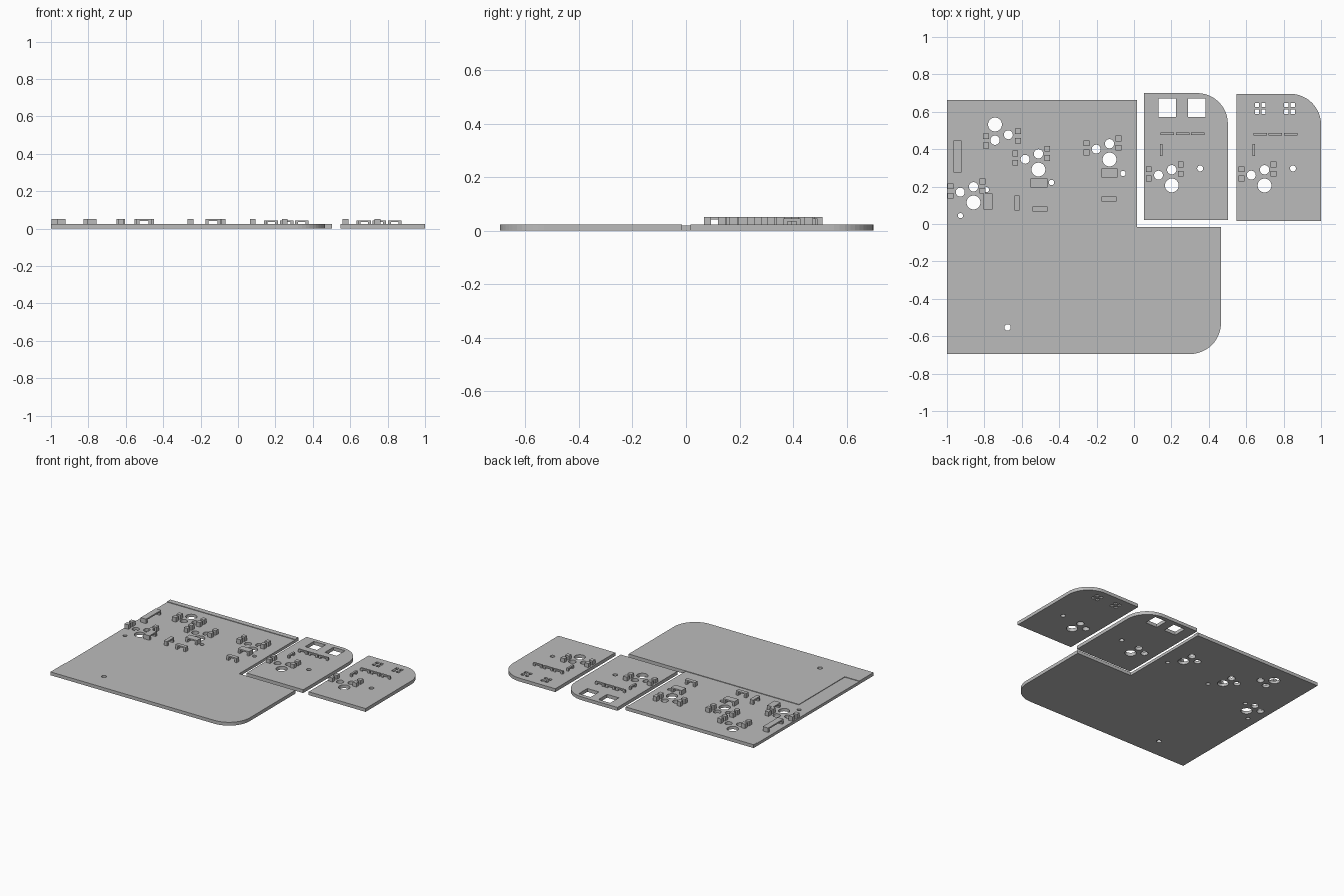
import bpy, math
from mathutils import Vector

cube = bpy.data.objects.get("Cube")
if cube:
    bpy.data.objects.remove(cube, do_unlink=True)

grey = bpy.data.materials.new("plain grey")
grey.use_nodes = True
COLOR = (0.5, 0.5, 0.5, 1)
grey.diffuse_color = COLOR
grey.node_tree.nodes["Principled BSDF"].inputs["Base Color"].default_value = COLOR

TOP = 0.024      # full plate height
FLOOR = 0.02     # floor of the shallow pocket
TALL = 0.052     # top of posts and wide clips
LOW = 0.045      # top of thin clips


def add_mesh(name, mesh):
    mesh.materials.clear()
    mesh.materials.append(grey)
    ob = bpy.data.objects.new(name, mesh)
    bpy.context.collection.objects.link(ob)
    return ob


def circle(x, y, r, n=32):
    return [(x + r * math.cos(i * math.tau / n), y + r * math.sin(i * math.tau / n))
            for i in range(n)]


def rect(x0, x1, y0, y1):
    return [(x0, y0), (x1, y0), (x1, y1), (x0, y1)]


def corner(cx, cy, start, r=0.165, n=12):
    """Quarter arc, counter-clockwise from a start angle."""
    return [(cx + r * math.cos(start + i * math.pi / 2 / n),
             cy + r * math.sin(start + i * math.pi / 2 / n)) for i in range(n + 1)]


def plate(name, outline, holes, z0, z1):
    """Flat plate: filled 2D curve with holes, extruded, turned into a mesh."""
    cu = bpy.data.curves.new(name + "_profile", 'CURVE')
    cu.dimensions = '2D'
    cu.fill_mode = 'BOTH'
    cu.extrude = (z1 - z0) / 2
    for loop in [outline] + holes:
        sp = cu.splines.new('POLY')
        sp.points.add(len(loop) - 1)
        for p, (x, y) in zip(sp.points, loop):
            p.co = (x, y, 0, 1)
        sp.use_cyclic_u = True
    tmp = bpy.data.objects.new(name + "_tmp", cu)
    bpy.context.collection.objects.link(tmp)
    bpy.context.view_layer.update()
    deps = bpy.context.evaluated_depsgraph_get()
    mesh = bpy.data.meshes.new_from_object(tmp.evaluated_get(deps))
    bpy.data.objects.remove(tmp, do_unlink=True)
    for v in mesh.vertices:
        v.co.z += (z0 + z1) / 2
    for f in mesh.polygons:
        f.use_smooth = False
    return add_mesh(name, mesh)


def prism(name, profile, origin, u, v, depth):
    """Extrude a profile in the u,v plane along the depth vector."""
    n = len(profile)
    near = [origin + u * a + v * b for a, b in profile]
    verts = near + [p + depth for p in near]
    faces = [tuple(range(n))[::-1], tuple(range(n, 2 * n))]
    faces += [(i, (i + 1) % n, n + (i + 1) % n, n + i) for i in range(n)]
    mesh = bpy.data.meshes.new(name)
    mesh.from_pydata(verts, [], faces)
    import bmesh
    bm = bmesh.new()
    bm.from_mesh(mesh)
    bmesh.ops.recalc_face_normals(bm, faces=bm.faces)
    bm.to_mesh(mesh)
    bm.free()
    return add_mesh(name, mesh)


X, Y, Z = Vector((1, 0, 0)), Vector((0, 1, 0)), Vector((0, 0, 1))


def post(name, x, y, base, s=0.015):
    prism(name, rect(-s, s, -s, s), Vector((x, y, base - 0.002)), X, Y,
          Z * (TALL - base + 0.002))


def clip(name, x0, x1, y0, y1, base, top):
    """Bridge-shaped cable clip: two legs and a bar along its long side."""
    w, d = x1 - x0, y1 - y0
    long_x = w > d
    length = max(w, d)
    leg, h = 0.016, top - base + 0.002
    under = h - 0.01
    prof = [(0, 0), (leg, 0), (leg, under), (length - leg, under),
            (length - leg, 0), (length, 0), (length, h), (0, h)]
    u, depth = (X, Y * d) if long_x else (Y, X * w)
    prism(name, prof, Vector((x0, y0, base - 0.002)), u, Z, depth)


def switch(name, x, y, base, turn=1):
    """Four posts of a switch seat; returns its three holes."""
    posts = [(-0.123, 0.086), (-0.123, 0.037), (0.048, 0.112), (0.048, 0.062)]
    for i, (dx, dy) in enumerate(posts):
        post(f"{name}_post_{i + 1}", x + turn * dx, y + turn * dy, base)
    return [circle(x, y, 0.037), circle(x, y + turn * 0.084, 0.025),
            circle(x - turn * 0.071, y + turn * 0.055, 0.024)]


# Main plate: pocket floor with switch seats
lone_hole = circle(-0.676, -0.553, 0.017)
main_holes = [lone_hole]
for i, (x, y, t) in enumerate([(-0.131, 0.345, 1), (-0.511, 0.291, 1),
                               (-0.858, 0.115, 1), (-0.743, 0.532, -1)]):
    main_holes += switch(f"main_switch_{i + 1}", x, y, FLOOR, t)
for x, y in [(-0.059, 0.27), (-0.441, 0.222), (-0.789, 0.184), (-0.928, 0.045)]:
    main_holes.append(circle(x, y, 0.014))

front_curve = corner(0.3, -0.53, -math.pi / 2)
plate("main_plate", [(-1, -0.695)] + front_curve +
      [(0.465, -0.015), (0.015, -0.015), (0.015, 0.662), (-1, 0.662)],
      main_holes, 0, FLOOR)

# Raised surface in front of the pocket and raised rim at the back
plate("front_raised_surface", [(-1, -0.695)] + front_curve +
      [(0.465, -0.015), (-0.885, -0.015), (-0.885, -0.535), (-1, -0.535)],
      [lone_hole], FLOOR, TOP)
plate("back_rim", rect(-1, 0.015, 0.625, 0.662), [], FLOOR, TOP)

# Cable clips on the main plate
for i, c in enumerate([(-0.965, -0.922, 0.275, 0.447), (-0.805, -0.757, 0.078, 0.163),
                       (-0.639, -0.612, 0.072, 0.152), (-0.553, -0.463, 0.195, 0.243),
                       (-0.543, -0.463, 0.067, 0.094), (-0.174, -0.088, 0.249, 0.297),
                       (-0.174, -0.094, 0.12, 0.147)]):
    clip(f"main_clip_{i + 1}", *c, FLOOR, TALL)

# Two small plates that share one layout
window = [rect(x, x + 0.093, 0.573, 0.67) for x in (0.132, 0.288)]
pins = [rect(x - 0.011, x + 0.011, y - 0.011, y + 0.011)
        for x in (0.658, 0.692, 0.814, 0.849) for y in (0.6, 0.637)]
for name, x0, x1, y0, y1, sx, cuts in [
        ("middle_plate", 0.053, 0.502, 0.022, 0.7, 0.202, window),
        ("left_plate", 0.549, 1.0, 0.017, 0.696, 0.698, pins)]:
    holes = switch(name + "_switch", sx, 0.206, TOP)
    holes += [circle(sx + 0.152, 0.297, 0.016)] + cuts
    plate(name, [(x0, y0), (x1, y0)] + corner(x1 - 0.165, y1 - 0.165, 0) + [(x0, y1)],
          holes, 0, TOP)
    for i in range(3):
        cx = sx - 0.06 + i * 0.082
        clip(f"{name}_clip_{i + 1}", cx, cx + 0.072, y1 - 0.223, y1 - 0.21, TOP, LOW)
    clip(name + "_side_clip", sx - 0.064, sx - 0.05, 0.363, 0.428, TOP, LOW)
